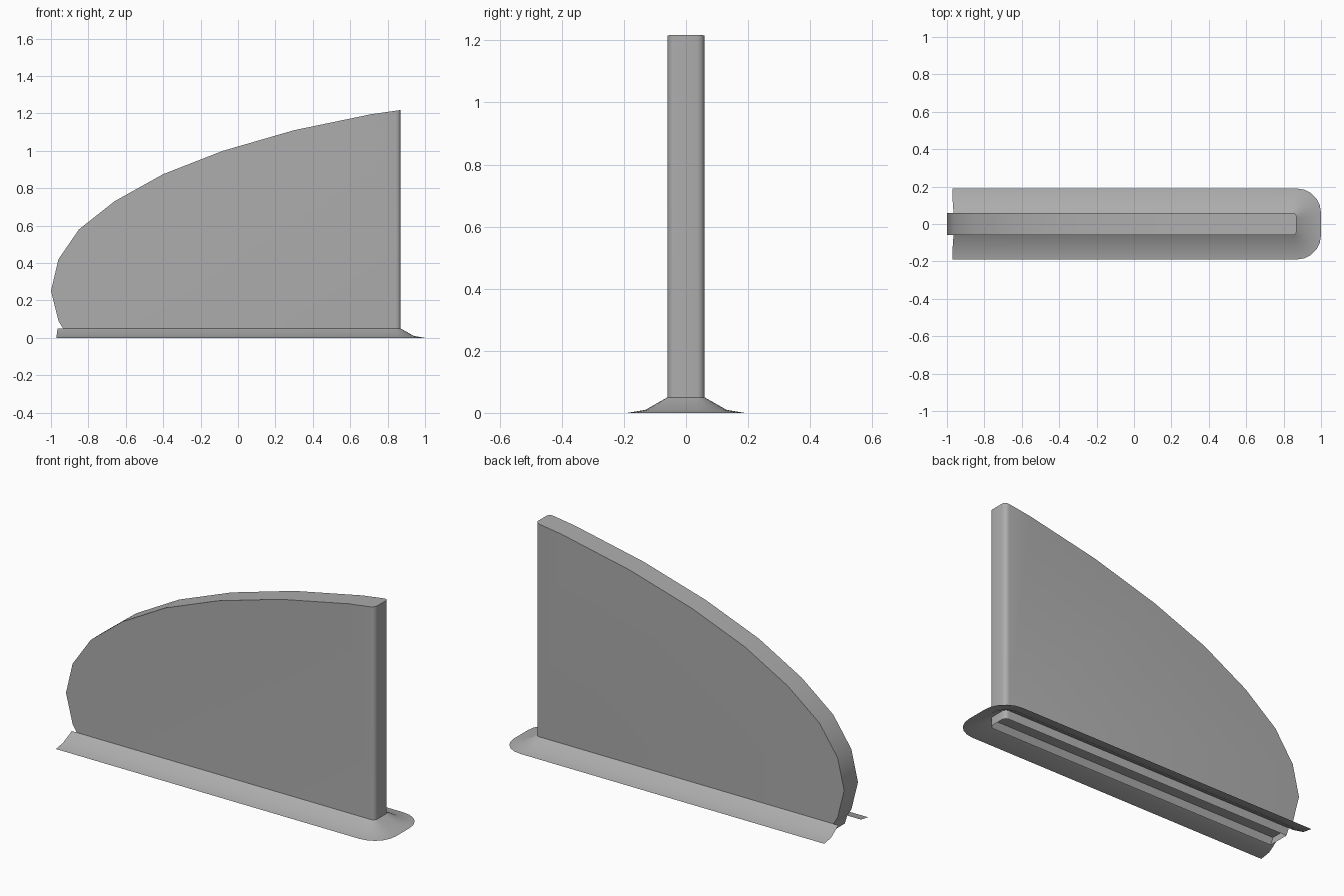
import bpy
import bmesh
from math import sin, cos, pi, radians

cube = bpy.data.objects.get("Cube")
if cube:
    bpy.data.objects.remove(cube, do_unlink=True)

# Single plain grey
grey = bpy.data.materials.new("plain_grey")
colour = (0.42, 0.42, 0.42, 1)
grey.use_nodes = True
grey.diffuse_color = colour
grey.node_tree.nodes["Principled BSDF"].inputs["Base Color"].default_value = colour

HALF = 0.06      # half thickness of the fin
END = 0.87       # flat upright end of the fin
ROUND = 0.025    # rounding of its upright corners
SEAT = 0.05      # height where fin and skirt meet


def finish(name, bm):
    """Turn a bmesh into a smooth-shaded object with crisp edges."""
    mesh = bpy.data.meshes.new(name)
    bm.to_mesh(mesh)
    bm.free()
    mesh.materials.append(grey)
    obj = bpy.data.objects.new(name, mesh)
    bpy.context.collection.objects.link(obj)
    bpy.ops.object.select_all(action="DESELECT")
    obj.select_set(True)
    bpy.context.view_layer.objects.active = obj
    bpy.ops.object.shade_smooth_by_angle(angle=radians(30))
    return obj


def plan_loop(bm, start, end, width, radius, z, steps=5):
    """U-shaped plan outline: straight sides with a rounded +x end."""
    half = []
    for i in range(steps + 1):
        a = pi / 2 * i / steps
        half.append((end - radius + radius * sin(a), width - radius + radius * cos(a)))
    half.insert(0, (start, width))
    points = half + [(x, -y) for x, y in reversed(half)]
    return [bm.verts.new((x, y, z)) for x, y in points]


def bridge(bm, lower, upper, closed=False):
    n = len(lower)
    for i in range(n if closed else n - 1):
        j = (i + 1) % n
        bm.faces.new((lower[j], lower[i], upper[i], upper[j]))


# Fin: curved outline extruded through its thickness
outline = [(-0.935, SEAT), (-0.96, 0.09), (-1, 0.25), (-0.96, 0.42),
           (-0.85, 0.58), (-0.66, 0.73), (-0.4, 0.875), (-0.08, 1.0),
           (0.3, 1.11), (0.71, 1.195), (END, 1.218), (END, SEAT)]
bm = bmesh.new()
face = bm.faces.new([bm.verts.new((x, -HALF, z)) for x, z in outline])
extruded = bmesh.ops.extrude_face_region(bm, geom=[face])
moved = [v for v in extruded["geom"] if isinstance(v, bmesh.types.BMVert)]
bmesh.ops.translate(bm, verts=moved, vec=(0, 2 * HALF, 0))
corners = [e for e in bm.edges
           if all(abs(v.co.x - END) < 0.001 for v in e.verts)
           and abs(e.verts[0].co.z - e.verts[1].co.z) > 0.5]
bmesh.ops.bevel(bm, geom=corners, offset=ROUND, segments=4,
                profile=0.5, affect="EDGES")
bmesh.ops.recalc_face_normals(bm, faces=bm.faces)
finish("fin", bm)

# Skirt: thin flared sheet, open at the -x end
bm = bmesh.new()
loops = [plan_loop(bm, -0.97, 1.0, 0.19, 0.13, 0),
         plan_loop(bm, -0.97, 0.94, 0.13, 0.09, 0.01),
         plan_loop(bm, -0.965, END, HALF, ROUND, SEAT)]
for lower, upper in zip(loops, loops[1:]):
    bridge(bm, lower, upper)
finish("flared_skirt", bm)

# Rim: thin wall continuing the fin below its underside
bm = bmesh.new()
foot = plan_loop(bm, -0.92, END, HALF, ROUND, 0.002)
top = plan_loop(bm, -0.935, END, HALF, ROUND, SEAT)
bridge(bm, foot, top, closed=True)
finish("base_rim", bm)
